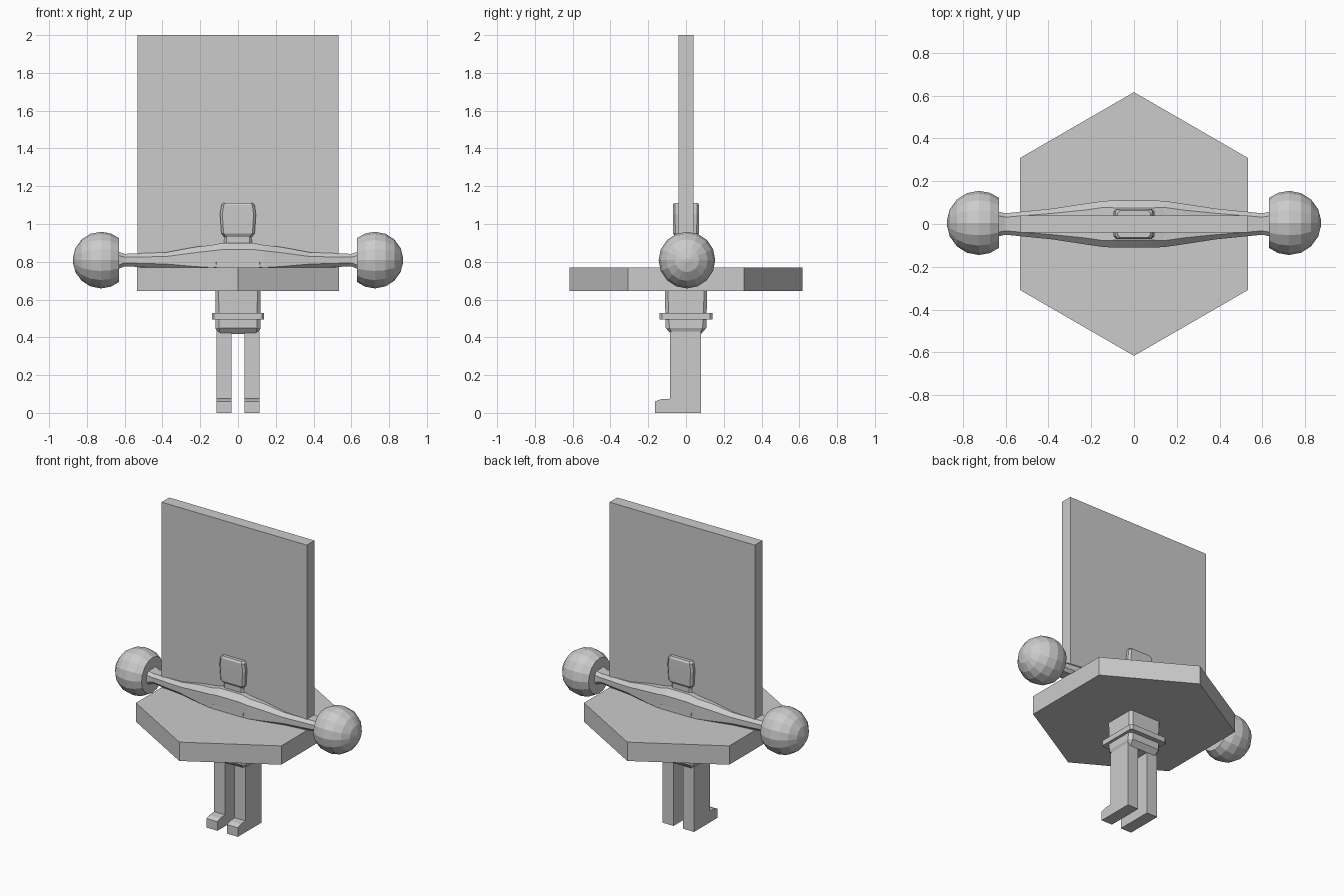
import bpy, bmesh, math
from mathutils import Vector

if "Cube" in bpy.data.objects:
    bpy.data.objects.remove(bpy.data.objects["Cube"])

grey = bpy.data.materials.new("light grey")
grey.diffuse_color = (0.6, 0.6, 0.6, 1)
grey.use_nodes = True
grey.node_tree.nodes["Principled BSDF"].inputs["Base Color"].default_value = grey.diffuse_color


def loft(name, rings):
    """Skin a list of equal-length rings of points and cap both ends."""
    bm = bmesh.new()
    vs = [[bm.verts.new(p) for p in r] for r in rings]
    n = len(vs[0])
    for a, b in zip(vs, vs[1:]):
        for i in range(n):
            j = (i + 1) % n
            bm.faces.new((a[i], a[j], b[j], b[i]))
    bm.faces.new(vs[0])
    bm.faces.new(vs[-1])
    bmesh.ops.recalc_face_normals(bm, faces=bm.faces)
    me = bpy.data.meshes.new(name)
    bm.to_mesh(me)
    bm.free()
    me.materials.append(grey)
    ob = bpy.data.objects.new(name, me)
    bpy.context.collection.objects.link(ob)
    return ob


def chamfered(w, d, c):
    """Rectangle of half sizes w, d with corners cut by c."""
    return [(w, -d + c), (w, d - c), (w - c, d), (-w + c, d),
            (-w, d - c), (-w, -d + c), (-w + c, -d), (w - c, -d)]


def stack(name, layers):
    """Layers of (z, half x, half y, chamfer)."""
    return loft(name, [[(x, y, z) for x, y in chamfered(w, d, c)]
                       for z, w, d, c in layers])


def box(name, x0, x1, y0, y1, z0, z1):
    return loft(name, [[(x0, y0, z), (x1, y0, z), (x1, y1, z), (x0, y1, z)]
                       for z in (z0, z1)])


# upright board and hexagonal slab
box("upright_board", -0.533, 0.533, -0.04, 0.04, 0.76, 2.0)
hexagon = [(0.616 * math.sin(math.radians(60 * i)),
            0.616 * math.cos(math.radians(60 * i))) for i in range(6)]
loft("hexagon_slab", [[(x, y, z) for x, y in hexagon] for z in (0.645, 0.77)])

# lower body, belt and head
stack("torso", [(0.418, 0.105, 0.08, 0.01), (0.45, 0.12, 0.108, 0.02),
                (0.66, 0.118, 0.112, 0.015), (0.80, 0.13, 0.11, 0.015)])
stack("belt", [(0.495, 0.138, 0.14, 0.012), (0.53, 0.138, 0.14, 0.012)])
stack("head", [(0.88, 0.075, 0.055, 0.012), (0.93, 0.072, 0.055, 0.012),
               (0.95, 0.088, 0.068, 0.012), (1.05, 0.095, 0.07, 0.012),
               (1.10, 0.088, 0.07, 0.012), (1.112, 0.078, 0.062, 0.012)])

# shoulders and outstretched arms: (x, half depth, bottom, top, chamfer)
half = [(0.08, 0.11, 0.74, 0.90, 0.035), (0.14, 0.108, 0.74, 0.888, 0.03),
        (0.23, 0.095, 0.745, 0.878, 0.03), (0.38, 0.072, 0.766, 0.85, 0.022),
        (0.60, 0.05, 0.776, 0.842, 0.018), (0.635, 0.058, 0.762, 0.854, 0.02)]
stations = [(-x, *r) for x, *r in reversed(half)] + half
loft("arms", [[(x, y, (b + t) / 2 + z) for y, z in chamfered(w, (t - b) / 2, c)]
              for x, w, b, t, c in stations])

for s, side in ((-1, "left"), (1, "right")):
    # ball hand, cut flat on the inner side
    rings = []
    for a in (4, 25, 47, 68, 90, 110, 129):
        a = math.radians(a)
        x, r = 0.725 + 0.15 * math.cos(a), 0.15 * math.sin(a)
        rings.append([(s * x, 0.005 + r * math.cos(math.tau * i / 16),
                       0.809 + r * math.sin(math.tau * i / 16)) for i in range(16)])
    loft(side + "_ball_hand", rings)

    # leg with foot, extruded from its side outline
    outline = [(0.08, 0), (0.08, 0.43), (-0.085, 0.43), (-0.085, 0.075),
               (-0.135, 0.072), (-0.165, 0.06), (-0.165, 0)]
    loft(side + "_leg", [[(s * x, y, z) for y, z in outline] for x in (0.035, 0.115)])
